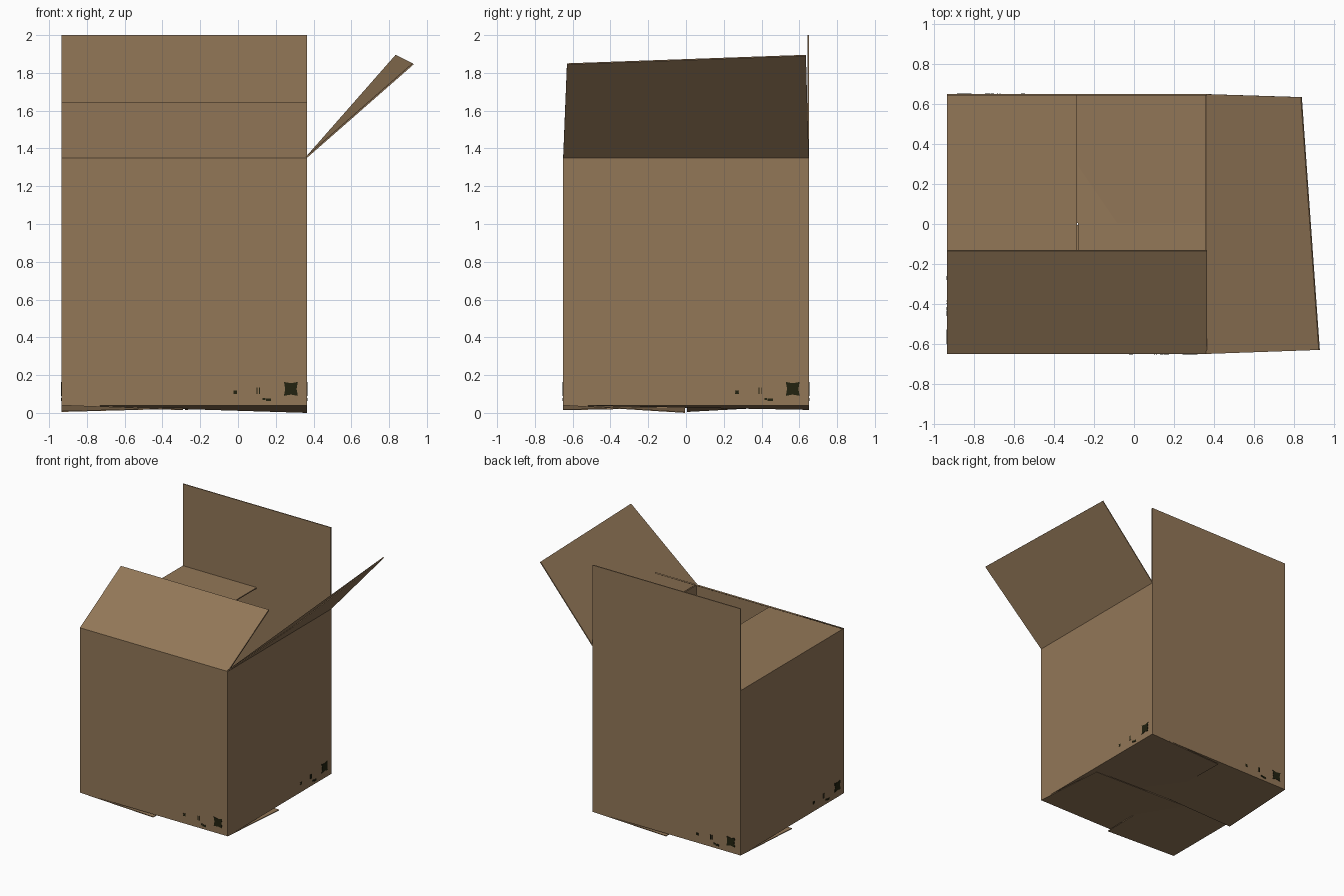
import bpy, bmesh, math
from mathutils import Matrix, Vector

cube = bpy.data.objects.get("Cube")
if cube:
    bpy.data.objects.remove(cube, do_unlink=True)


def material(name, rgb):
    m = bpy.data.materials.new(name)
    m.use_nodes = True
    m.diffuse_color = (*rgb, 1)
    bsdf = m.node_tree.nodes["Principled BSDF"]
    bsdf.inputs["Base Color"].default_value = (*rgb, 1)
    bsdf.inputs["Roughness"].default_value = 0.9
    return m


CARD = material("brown cardboard", (0.29, 0.185, 0.097))
INK = material("dark stamp ink", (0.016, 0.016, 0.005))

HALF = 0.65                      # half the width of the square carton
FLOOR, RIM = 0.04, 1.35          # bottom and top folds
CENTRE = Matrix.Translation((-0.285, 0, 0))
SIDES = ["front", "left", "back", "right"]


def turn(i):
    """Carry a part from the front side to side i."""
    return CENTRE @ Matrix.Rotation(i * math.pi / 2, 4, "Z")


def sheet(name, polygons, mat, thick, matrix=CENTRE):
    """Make flat polygons, outer side anticlockwise, thickened inward."""
    bm = bmesh.new()
    for poly in polygons:
        bm.faces.new([bm.verts.new(matrix @ Vector(p)) for p in poly])
    bmesh.ops.remove_doubles(bm, verts=bm.verts, dist=0.0001)
    mesh = bpy.data.meshes.new(name)
    bm.to_mesh(mesh)
    bm.free()
    mesh.materials.append(mat)
    ob = bpy.data.objects.new(name, mesh)
    bpy.context.collection.objects.link(ob)
    mod = ob.modifiers.new("thickness", "SOLIDIFY")
    mod.thickness = thick
    mod.offset = -1
    mod.use_even_offset = True
    return ob


def rect(x0, x1, z0, z1, y):
    return [(x0, y, z0), (x1, y, z0), (x1, y, z1), (x0, y, z1)]


# Four walls as one open tube
front = rect(-HALF, HALF, FLOOR, RIM, -HALF)
quarter = [Matrix.Rotation(i * math.pi / 2, 4, "Z") for i in range(4)]
sheet("walls", [[q @ Vector(p) for p in front] for q in quarter], CARD, 0.008)

# Top flaps, each drawn as hinge ends then free ends
sheet("front_top_flap", [[(-HALF, -HALF, RIM), (HALF, -HALF, RIM),
                          (HALF, -0.135, 1.645), (-HALF, -0.135, 1.645)]], CARD, 0.01)
sheet("back_top_flap", [[(HALF, HALF, RIM), (-HALF, HALF, RIM),
                         (-HALF, HALF, 2), (HALF, HALF, 2)]], CARD, 0.008)
sheet("left_top_flap", [[(HALF, -HALF, RIM), (HALF, HALF, RIM),
                         (1.125, 0.635, 1.89), (1.215, -0.63, 1.845)]], CARD, 0.008)
sheet("right_top_flap", [[(-HALF, -HALF, RIM), (0, -HALF, RIM),
                          (0, HALF, RIM), (-HALF, HALF, RIM)]], CARD, 0.008)

# Bottom flaps woven in a pinwheel: one free end sags, the other tucks under
for i, (side, low) in enumerate(zip(SIDES, (0.0, 0.016, 0.005, 0.014))):
    sheet(side + "_bottom_flap", [[(-HALF, -HALF, FLOOR), (-HALF, -0.005, FLOOR),
                                   (HALF, -0.005, low), (HALF, -HALF, FLOOR)]],
          CARD, 0.006, turn(i))

# Ink stamp near the lower right of every wall
Y = -HALF - 0.003


def splat(cx, cz, big, small, points):
    shape = []
    for k in range(points * 2):
        a = math.pi / 4 + k * math.pi / points
        r = small if k % 2 else big
        shape.append((cx + r * math.cos(a), Y, cz + r * math.sin(a)))
    return shape


marks = [
    splat(0.565, 0.127, 0.052, 0.03, 4),
    splat(0.27, 0.11, 0.014, 0.009, 4),
    rect(0.384, 0.389, 0.1, 0.135, Y),
    rect(0.396, 0.401, 0.1, 0.135, Y),
    rect(0.415, 0.43, 0.068, 0.08, Y),
    rect(0.432, 0.46, 0.062, 0.076, Y),
]
for i, side in enumerate(SIDES):
    sheet(side + "_stamp", marks, INK, 0.003, turn(i))
